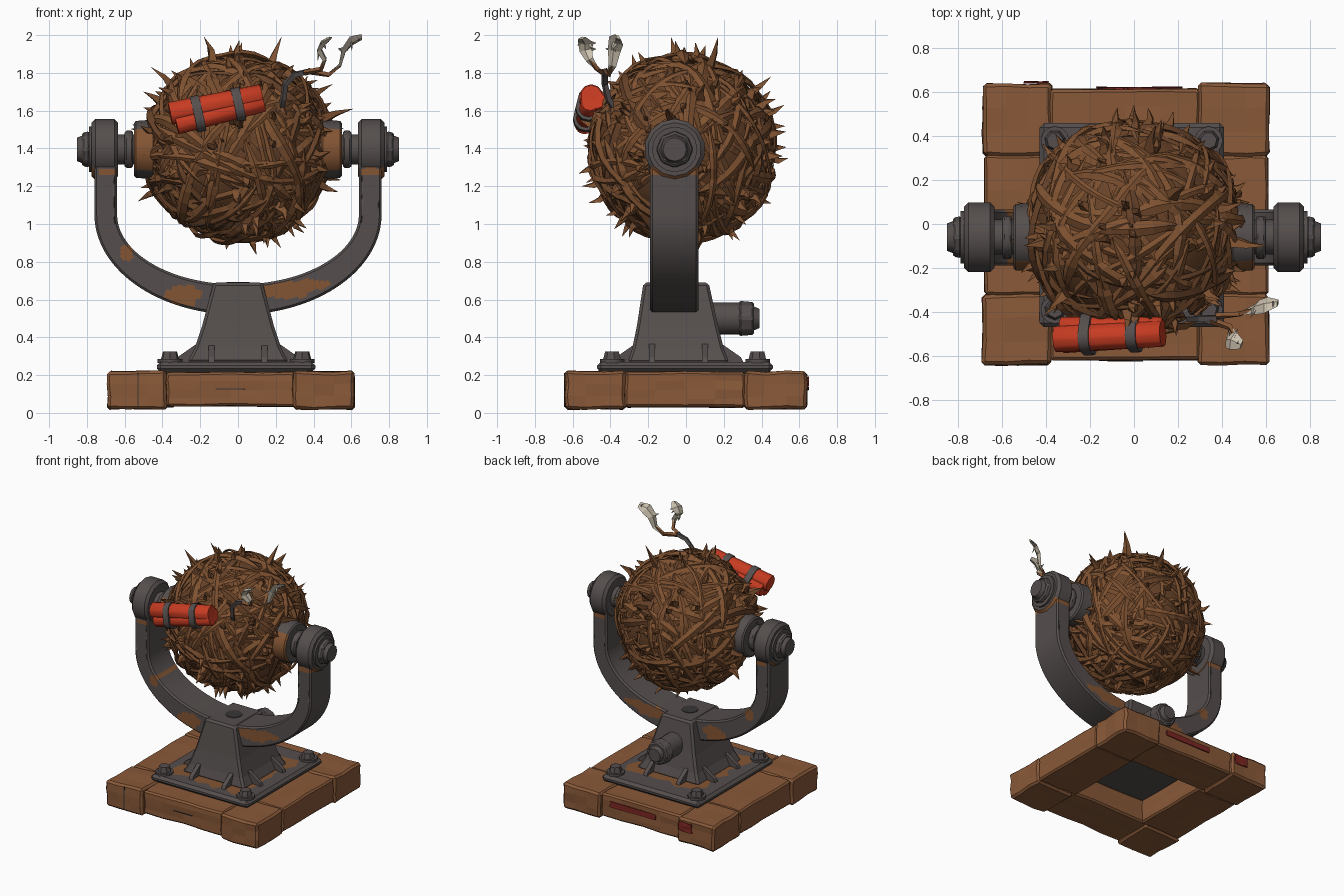
import bpy, bmesh, random
from math import sin, cos, pi, radians
from mathutils import Vector as V, Matrix

random.seed(7)
cube = bpy.data.objects.get("Cube")
if cube:
    bpy.data.objects.remove(cube)


def material(name, r, g, b):
    m = bpy.data.materials.new(name)
    m.use_nodes = True
    m.diffuse_color = (r, g, b, 1)
    m.node_tree.nodes["Principled BSDF"].inputs["Base Color"].default_value = (r, g, b, 1)
    return m


wood = material("wood", .25, .1, .04)
vine = material("vine", .21, .083, .03)
dark_vine = material("dark vine", .14, .056, .022)
metal = material("dark metal", .09, .077, .074)
rust = material("rust", .23, .09, .033)
red = material("red paper", .58, .045, .016)
black = material("charcoal", .04, .037, .036)
cloth = material("frayed cloth", .6, .53, .42)
paint = material("old red paint", .2, .02, .016)


def finish(name, bm, mats, bevel=0, smooth=None):
    bmesh.ops.recalc_face_normals(bm, faces=bm.faces)
    me = bpy.data.meshes.new(name)
    bm.to_mesh(me)
    bm.free()
    for m in mats:
        me.materials.append(m)
    ob = bpy.data.objects.new(name, me)
    bpy.context.collection.objects.link(ob)
    if bevel:
        mod = ob.modifiers.new("worn edges", "BEVEL")
        mod.width, mod.segments, mod.limit_method = bevel, 1, "ANGLE"
    if smooth:
        bpy.ops.object.select_all(action="DESELECT")
        ob.select_set(True)
        bpy.context.view_layer.objects.active = ob
        bpy.ops.object.shade_smooth_by_angle(angle=radians(smooth))
    return ob


def box(name, lo, hi, mat, bevel=0, jitter=0, cuts=0):
    lo, hi = V(lo), V(hi)
    bm = bmesh.new()
    bmesh.ops.create_cube(bm, size=1)
    if cuts:
        bmesh.ops.subdivide_edges(bm, edges=bm.edges, cuts=cuts, use_grid_fill=True)
    for v in bm.verts:
        v.co = (lo + hi) / 2 + v.co * (hi - lo)
        v.co += V([random.uniform(-jitter, jitter) for _ in range(3)])
    return finish(name, bm, [mat], bevel)


def rod(name, a, b, r, mat, sides=20, r2=None, bevel=0):
    a, b = V(a), V(b)
    bm = bmesh.new()
    turn = (b - a).to_track_quat("Z", "Y").to_matrix().to_4x4()
    bmesh.ops.create_cone(bm, cap_ends=True, segments=sides, radius1=r, radius2=r2 or r,
                          depth=(b - a).length, matrix=Matrix.Translation((a + b) / 2) @ turn)
    return finish(name, bm, [mat], bevel, 40 if sides > 8 else None)


def sweep(bm, pts, widths, normals, thick=.7, mat=0):
    """Diamond-section strand along a path."""
    rings = []
    for i, p in enumerate(pts):
        t = (pts[min(i + 1, len(pts) - 1)] - pts[max(i - 1, 0)]).normalized()
        side = t.cross(normals[i]).normalized()
        up = side.cross(t)
        w = widths[i]
        rings.append([bm.verts.new(p + o) for o in (side * w, up * w * thick, -side * w, -up * w * thick)])
    faces = [bm.faces.new((a[k], a[(k + 1) % 4], b[(k + 1) % 4], b[k]))
             for a, b in zip(rings, rings[1:]) for k in range(4)]
    faces += [bm.faces.new(rings[0]), bm.faces.new(rings[-1])]
    for f in faces:
        f.material_index = mat


# Wooden base frame: corner blocks and slightly recessed beams
for sx, x0, x1 in (("right", -.69, -.375), ("left", .295, .615)):
    for sy, y0, y1 in (("front", -.64, -.32), ("back", .31, .64)):
        box(f"{sy}_{sx}_block", (x0, y0, .02), (x1, y1, .22), wood, .015, .006, 2)
for sy, y0, y1 in (("front", -.62, -.3), ("back", .3, .615)):
    box(f"{sy}_beam", (-.38, y0, .035), (.3, y1, .215), wood, .012, .004, 3)
for sx, x0, x1 in (("right", -.68, -.33), ("left", .27, .61)):
    box(f"{sx}_beam", (x0, -.322, .03), (x1, .312, .217), wood, .012, .004, 3)

# Cracks and paint marks on the wood
box("block_crack", (-.532, -.647, .03), (-.526, -.639, .21), black)
box("beam_crack", (-.12, -.626, .125), (.04, -.619, .129), black)
box("beam_paint", (-.17, .615, .13), (.22, .624, .17), paint, 0, .003, 2)
box("block_paint", (-.5, .641, .12), (-.39, .65, .19), paint, 0, .003, 2)

# Metal foot plate with bolts and a ragged rust patch
box("foot_plate", (-.43, -.47, .215), (.41, .46, .27), metal, .02)
bm = bmesh.new()
ragged = []
for k in range(32):
    a = k * pi / 16
    r = random.uniform(.28, .36) / max(abs(cos(a)), abs(sin(a)))
    ragged.append(bm.verts.new((r * cos(a), r * sin(a) * 1.1 - .03, .274)))
bm.faces.new(ragged)
finish("plate_rust", bm, [rust])
for x in (-.36, .34):
    for y in (-.39, .38):
        rod("plate_washer", (x, y, .265), (x, y, .285), .065, metal, 12)
        rod("plate_bolt", (x, y, .28), (x, y, .325), .05, metal, 7, .038)

# Tapered pedestal
bm = bmesh.new()
rings = []
for hx, y0, y1, z in ((.27, -.31, .23, .265), (.23, -.285, .2, .34), (.19, -.26, .17, .46), (.13, -.225, .12, .69)):
    rings.append([bm.verts.new(c) for c in ((-hx, y0, z), (hx, y0, z), (hx, y1, z), (-hx, y1, z))])
for a, b in zip(rings, rings[1:]):
    for k in range(4):
        bm.faces.new((a[k], a[(k + 1) % 4], b[(k + 1) % 4], b[k]))
bm.faces.new(rings[0])
bm.faces.new(rings[-1])
finish("pedestal", bm, [metal], .015)
rod("pedestal_hole", (0, -.05, .688), (0, -.05, .694), .06, black)


# Triangular gussets around the pedestal foot
def gusset(foot, out, across):
    foot, out, across = V(foot), V(out), V(across)
    bm = bmesh.new()
    for side in (-.016, .016):
        for reach, z in ((-.08, .265), (.085, .265), (.07, .295), (-.03, .365), (-.08, .365)):
            bm.verts.new(foot + out * reach + across * side + V((0, 0, z)))
    bmesh.ops.convex_hull(bm, input=bm.verts)
    finish("gusset", bm, [metal])


for s in (-1, 1):
    for t in (-.14, .14):
        gusset((s * .25, t - .04, 0), (s, 0, 0), (0, 1, 0))
        gusset((t, s * .26 - .04, 0), (0, s, 0), (1, 0, 0))

# Pivot stub at the back
rod("rear_stub", (0, .1, .5), (0, .3, .5), .085, metal, 16)
rod("rear_nut", (0, .28, .5), (0, .36, .5), .097, metal, 8, .09, .01)
rod("rear_cap", (0, .355, .5), (0, .39, .5), .065, metal, 12, .05)

# U-shaped yoke, with rust patches chosen by position
YC, AXLE_Z = -.06, 1.395
JN, ARC = 10, 90
stations = [(-1, 1.41 - .03 * k, 0) for k in range(12)]
stations += [(-cos(pi * k / ARC), 1.05, sin(pi * k / ARC)) for k in range(ARC + 1)]
stations += [(1, 1.08 + .03 * k, 0) for k in range(12)]
patches = ((-.59, .85, .035, .045), (-.29, .62, .09, .055), (.25, .65, .14, .045), (.38, .68, .09, .03),
           (-.69, 1.28, .05, .025), (.71, 1.28, .06, .03))


def yoke_point(station, j, y):
    c, top, drop = station
    f = j / JN
    return V((c * (.64 + .12 * f), y, top - drop * (.37 + .16 * f)))


def rusty(c):
    wobble = 1 + .3 * sin(70 * c.x) * cos(55 * c.z)
    return any(((c.x - x) / w) ** 2 + ((c.z - z) / h) ** 2 < wobble for x, z, w, h in patches)


bm = bmesh.new()
grid = [[[bm.verts.new(yoke_point(s, j, y)) for y in (YC - .13, YC + .125)] for j in range(JN + 1)] for s in stations]
for a, b in zip(grid, grid[1:]):
    for j in range(JN):
        for y in (0, 1):
            bm.faces.new((a[j][y], a[j + 1][y], b[j + 1][y], b[j][y]))
    for j in (0, JN):
        bm.faces.new((a[j][0], a[j][1], b[j][1], b[j][0]))
for end in (grid[0], grid[-1]):
    for j in range(JN):
        bm.faces.new((end[j][0], end[j + 1][0], end[j + 1][1], end[j][1]))
for f in bm.faces:
    f.material_index = int(rusty(f.calc_center_median()))
finish("yoke", bm, [metal, rust], .012, 40)


# Axle hardware on both arms
def rust_towards(ob, direction, limit):
    ob.data.materials.append(rust)
    for p in ob.data.polygons:
        p.material_index = int(p.normal.dot(V(direction)) > limit)


for side, s in (("right", -1), ("left", 1)):
    def axle(part, x0, x1, r, sides=20, r2=None, bevel=0):
        return rod(f"{side}_{part}", (s * x0, YC, AXLE_Z), (s * x1, YC, AXLE_Z), r, metal, sides, r2, bevel)
    boss = axle("arm_boss", .635, .775, .162, 14, None, .02)
    rust_towards(boss, (0, 0, -1), .5)
    axle("washer", .77, .79, .12, 16)
    axle("nut", .785, .825, .1, 8, .092, .01)
    axle("axle_tip", .82, .852, .075, 12, .062)
    axle("axle", .4, .65, .08, 16)
    axle("collar", .555, .6, .1, 12, None, .01)
    flange = axle("ball_flange", .44, .55, .158, 16, .15, .01)
    rust_towards(flange, (0, -1, 0), .8)

# Ball of tangled vines around a dark core
C = V((0, -.015, 1.4))
bm = bmesh.new()
bmesh.ops.create_icosphere(bm, subdivisions=4, radius=.45, matrix=Matrix.Translation(C))
finish("vine_core", bm, [dark_vine], 0, 60)


def random_dir():
    return V([random.gauss(0, 1) for _ in range(3)]).normalized()


bm = bmesh.new()
COUNT, STEPS = 210, 14
for i in range(COUNT):
    axis = random_dir()
    u = axis.orthogonal().normalized()
    w = axis.cross(u)
    tilt, start = random.uniform(-.5, .5), random.uniform(0, 2 * pi)
    span, rad = random.uniform(.9, 2.5), .457 + .042 * i / COUNT
    width, phase = random.uniform(.016, .034), random.uniform(0, 6)
    dirs, pts, widths = [], [], []
    for k in range(STEPS + 1):
        a = start + span * k / STEPS
        lean = tilt + .06 * sin(3 * a + phase)
        d = axis * sin(lean) + (u * cos(a) + w * sin(a)) * cos(lean)
        dirs.append(d)
        pts.append(C + d * (rad + .012 * sin(5 * a + phase)))
        widths.append(width * max(.08, min(1, 3 * sin(pi * k / STEPS))) * random.uniform(.75, 1.2))
    sweep(bm, pts, widths, dirs, .5, int(i % 9 == 0))
finish("vines", bm, [vine, dark_vine])

# Thorns: several long ones, many short ones
bm = bmesh.new()
long_tips = [V(p) for p in ((-.18, -.08, 1.99), (.02, .05, 1.96), (.23, .17, 1.99), (-.46, 0, 1.83), (.61, -.1, 1.61),
                            (.5, .1, 1.74), (-.5, -.1, 1.7), (-.53, .1, 1.12), (.53, -.1, 1.17), (0, .52, 1.63),
                            (.1, .45, 1.78), (.1, -.3, .93), (.3, .1, .93), (0, .54, 1.35), (.05, -.55, 1.2))]
spikes = [(t - C).normalized() * max((t - C).length, .56) for t in long_tips]
spikes += [random_dir() * random.uniform(.53, .58) for _ in range(105)]
for t in spikes:
    d = t.normalized()
    bend = random_dir().cross(d) * .02
    root = d * .46
    side = [d.orthogonal()] * 3
    sweep(bm, [C + root, C + root.lerp(t, .5) + bend, C + t], [.042, .022, .001], side, .7)
finish("thorns", bm, [vine])

# Bundle of red sticks, splayed at one end and held by two straps
A, B = V((-.355, -.515, 1.56)), V((.13, -.495, 1.667))
along = (B - A).normalized()
out = along.cross(V((0, 0, 1))).normalized()
up = out.cross(along)
offsets = (up * .025 + out * .01, up * -.042 + out * .025, up * -.02 - out * .04)


def stick_point(o, f):
    return A.lerp(B, f) + o * (1 - .45 * f)


for o, r, shift in zip(offsets, (.062, .052, .052), (0, .02, .02)):
    rod("red_stick", stick_point(o, 0) + along * shift, stick_point(o, 1), r, red, 10, None, .006)
for f in (.29, .73):
    bm = bmesh.new()
    for o in offsets:
        for e in (-.024, .024):
            for k in range(12):
                rim = up * cos(k * pi / 6) + out * sin(k * pi / 6)
                bm.verts.new(stick_point(o, f) + along * e + rim * .068)
    bmesh.ops.convex_hull(bm, input=bm.verts)
    finish("strap", bm, [metal], 0, 40)

# Fuse cord splitting into two frayed cloth ends
bm = bmesh.new()


def strand(points, widths, thick, mat):
    pts = [V(p) for p in points]
    sweep(bm, pts, widths, [V((1, -.35, -.2))] * len(pts), thick, mat)


strand(((.22, -.36, 1.58), (.24, -.41, 1.66), (.25, -.43, 1.74), (.3, -.43, 1.79), (.38, -.43, 1.81)),
       [.018] * 5, 1, 0)
for path in (((.35, -.44, 1.8), (.44, -.47, 1.82), (.46, -.51, 1.87), (.43, -.53, 1.92), (.45, -.53, 1.96), (.49, -.55, 1.985)),
             ((.37, -.42, 1.81), (.48, -.41, 1.79), (.54, -.39, 1.84), (.56, -.38, 1.92), (.6, -.37, 1.97), (.655, -.36, 1.99))):
    strand(path[:3], [.017, .015, .01], .9, 1)
    strand(path[1:], [.01, .022, .036, .044, .022], .35, 2)
    strand((V(path[-1]).lerp(V(path[-2]), .4), path[-1]), [.025, .01], .5, 0)
    for p in path[3:5] * 3:
        tip = V(p) + V((random.uniform(-.03, .03), random.uniform(-.06, .06), random.uniform(-.06, .01)))
        strand((p, tip), [.018, .002], .5, 2)
finish("fuse", bm, [metal, rust, cloth])
